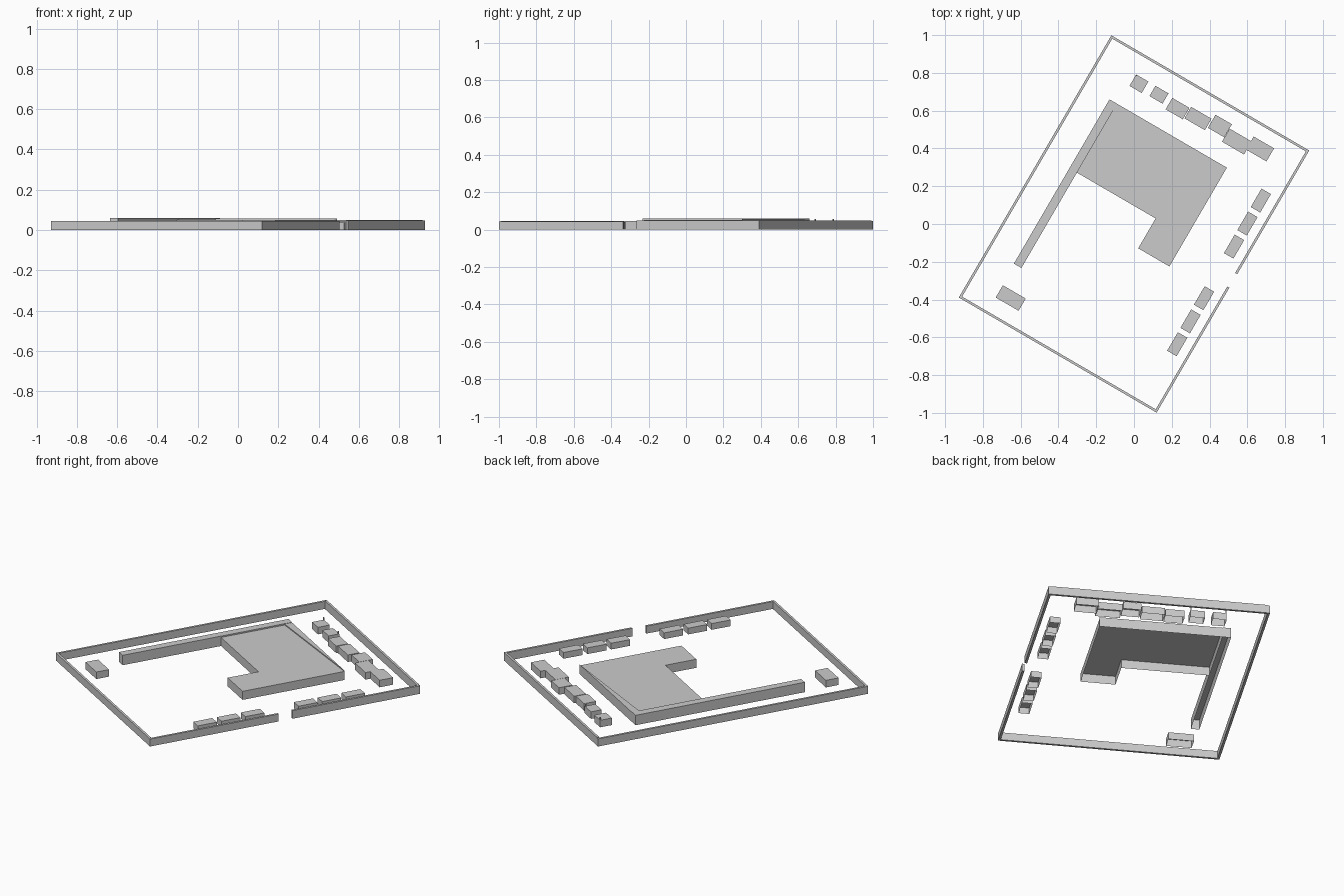
import bpy, bmesh, math
from mathutils import Matrix

cube = bpy.data.objects.get("Cube")
if cube:
    bpy.data.objects.remove(cube, do_unlink=True)

grey = bpy.data.materials.new("light_grey")
grey.use_nodes = True
colour = (0.6, 0.6, 0.6, 1)
grey.diffuse_color = colour
grey.node_tree.nodes["Principled BSDF"].inputs["Base Color"].default_value = colour

# The whole site is turned clockwise on the ground
TURN = Matrix.Rotation(math.radians(-30.2), 4, 'Z')


def prism(name, outline, top, base=0.0, closed=False):
    """Extrude a counter-clockwise outline; open shells have no floor."""
    bm = bmesh.new()
    low = [bm.verts.new((x, y, base)) for x, y in outline]
    high = [bm.verts.new((x, y, top)) for x, y in outline]
    bm.faces.new(high)
    if closed:
        bm.faces.new(low[::-1])
    n = len(outline)
    for i in range(n):
        j = (i + 1) % n
        bm.faces.new((low[i], low[j], high[j], high[i]))
    bm.transform(TURN)
    mesh = bpy.data.meshes.new(name)
    bm.to_mesh(mesh)
    bm.free()
    mesh.materials.append(grey)
    obj = bpy.data.objects.new(name, mesh)
    bpy.context.collection.objects.link(obj)
    return obj


def rect(x0, x1, y0, y1):
    return [(x0, y0), (x1, y0), (x1, y1), (x0, y1)]


def block(name, x, y, w, d, top, base=0.0):
    return prism(name, rect(x - w / 2, x + w / 2, y - d / 2, y + d / 2), top, base)


# Perimeter wall with a gate gap on one long side
W, L, T = 0.606, 0.803, 0.013
prism("wall_left", rect(-W, -W + T, -L, L), 0.045, closed=True)
prism("wall_front", rect(-W + T, W - T, -L, -L + T), 0.045, closed=True)
prism("wall_back", rect(-W + T, W - T, L - T, L), 0.049, closed=True)
prism("wall_gate_front", rect(W - T, W, -L, -0.038), 0.044, closed=True)
prism("wall_gate_back", rect(W - T, W, 0.045, L), 0.048, closed=True)

# Main hall with its short wing, the long gallery and the raised back roof
prism("main_hall", [(-0.398, 0.083), (0.084, 0.083), (0.084, -0.1),
                    (0.275, -0.1), (0.275, 0.505), (-0.398, 0.505)], 0.051)
prism("long_gallery", rect(-0.444, -0.398, -0.501, 0.505), 0.059)
prism("back_roof_wedge", [(-0.398, 0.461), (0.275, 0.505), (-0.398, 0.505)], 0.057, 0.051)

# Row of houses along the back wall
back_row = [(-0.351, 0.655, 0.075, 0.07), (-0.23, 0.658, 0.08, 0.063),
            (-0.108, 0.644, 0.105, 0.07), (0.012, 0.653, 0.125, 0.07),
            (0.132, 0.677, 0.1, 0.08), (0.251, 0.651, 0.135, 0.08),
            (0.377, 0.679, 0.125, 0.08)]
for i, (x, y, w, d) in enumerate(back_row):
    block(f"back_house_{i + 1}", x, y, w, d, 0.042)

# Sheds on both sides of the gate
for i, y in enumerate((0.445, 0.304, 0.163, -0.153, -0.295, -0.435)):
    block(f"gate_shed_{i + 1}", 0.518, y, 0.058, 0.113, 0.037)

# Lone hut in the front corner
block("corner_hut", -0.367, -0.667, 0.14, 0.075, 0.042)

# Thin posts on the two smallest houses
block("roof_post_1", -0.385, 0.687, 0.006, 0.006, 0.058, 0.042)
block("roof_post_2", -0.193, 0.686, 0.006, 0.006, 0.058, 0.042)
